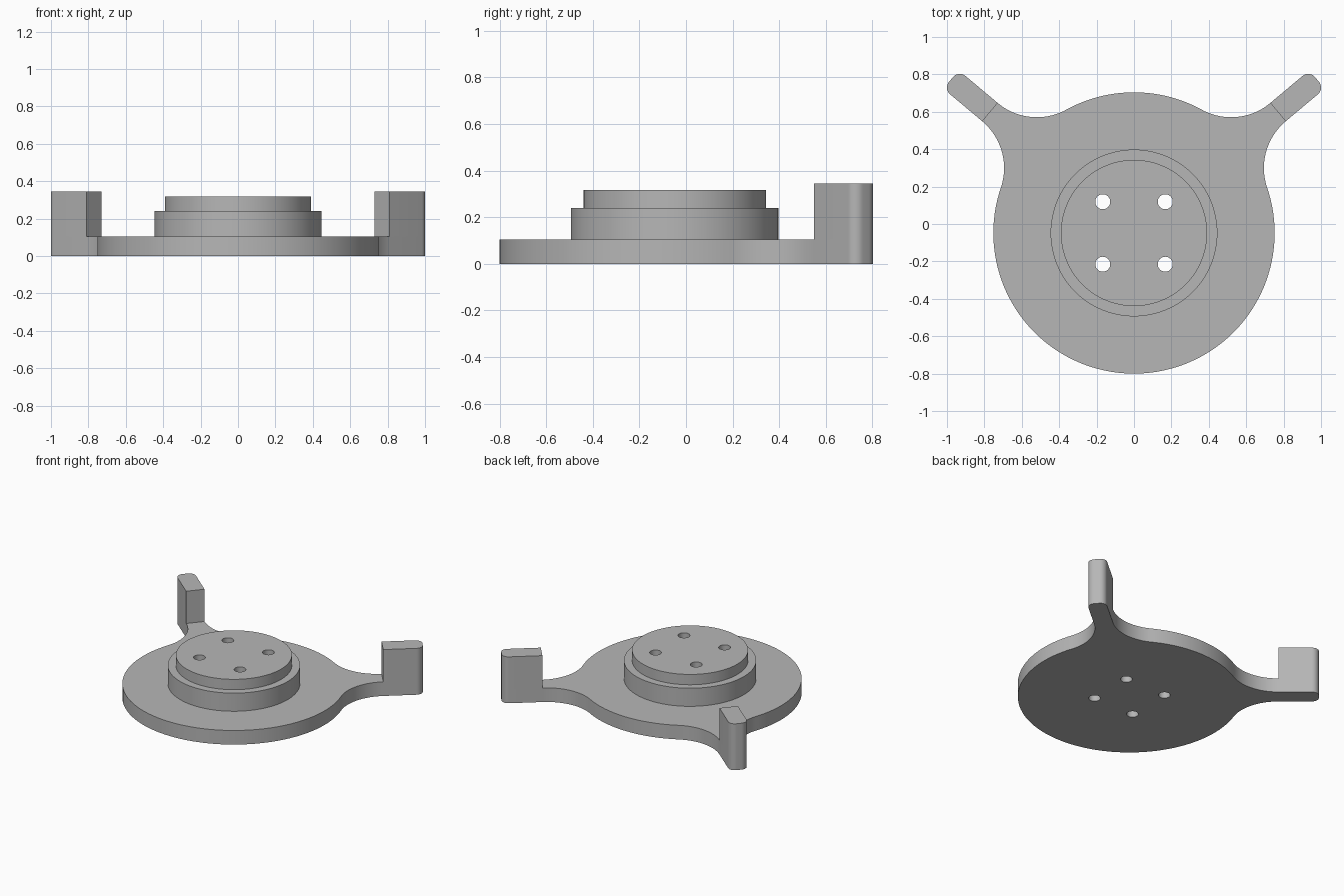
import bpy, bmesh
from math import cos, sin, radians, degrees, atan2

CY = -0.048                      # centre of the disc in y
R = 0.752                        # disc radius
ARM = radians(40)                # direction of the left arm
HALF, START, TIP, ROUND = 0.064, 1.005, 1.23, 0.047
FILLET = (START**2 + HALF**2 - R**2) / (2 * (R - HALF))
PLATE_TOP, POST_TOP = 0.105, 0.345

if "Cube" in bpy.data.objects:
    bpy.data.objects.remove(bpy.data.objects["Cube"])

grey = bpy.data.materials.new("plain grey")
grey.use_nodes = True
grey.diffuse_color = (0.47, 0.47, 0.47, 1)
grey.node_tree.nodes["Principled BSDF"].inputs["Base Color"].default_value = grey.diffuse_color


def arc(cx, cy, r, a0, a1, n):
    angles = [radians(a0 + (a1 - a0) * i / n) for i in range(n + 1)]
    return [(cx + r * cos(a), cy + r * sin(a)) for a in angles]


def arm_to_world(points):
    return [(a * cos(ARM) - b * sin(ARM), a * sin(ARM) + b * cos(ARM) + CY) for a, b in points]


def mirrored(points):
    return [(-x, y) for x, y in reversed(points)]


def add_prism(bm, outline, z0, z1):
    face = bm.faces.new([bm.verts.new((x, y, z0)) for x, y in outline])
    top = bmesh.ops.extrude_face_region(bm, geom=[face])["geom"]
    verts = [v for v in top if isinstance(v, bmesh.types.BMVert)]
    bmesh.ops.translate(bm, verts=verts, vec=(0, 0, z1 - z0))


def finish(name, bm):
    bmesh.ops.remove_doubles(bm, verts=bm.verts, dist=1e-5)
    bmesh.ops.recalc_face_normals(bm, faces=bm.faces)
    mesh = bpy.data.meshes.new(name)
    bm.to_mesh(mesh)
    bm.free()
    mesh.materials.append(grey)
    obj = bpy.data.objects.new(name, mesh)
    bpy.context.collection.objects.link(obj)
    return obj


def prism(name, outline, z0, z1):
    bm = bmesh.new()
    add_prism(bm, outline, z0, z1)
    return finish(name, bm)


# Arm outline: rounded tip, with fillets blending into the disc
tip = (arc(TIP, ROUND - HALF, ROUND, -90, 0, 10)
       + arc(TIP, HALF - ROUND, ROUND, 0, 90, 10))
off = HALF + FILLET
blend = degrees(atan2(off, START))
arm = (arc(START, -off, FILLET, 180 - blend, 90, 24) + tip
       + arc(START, off, FILLET, 270, 180 + blend, 24))
arm_deg = degrees(ARM)
half = (arc(0, CY, R, -90, arm_deg - blend, 50)[:-1] + arm_to_world(arm)
        + arc(0, CY, R, arm_deg + blend, 90, 16)[1:])

# Base plate with both arms
plate = prism("base_plate", half + mirrored(half)[1:-1], 0, PLATE_TOP)

# Upright posts on the arm ends
post = arm_to_world([(START, -HALF)] + tip + [(START, HALF)])
posts = [prism("left_post", post, PLATE_TOP, POST_TOP),
         prism("right_post", mirrored(post), PLATE_TOP, POST_TOP)]

# Stepped hub turned from a profile
bm = bmesh.new()
profile = [(0, PLATE_TOP), (0.446, PLATE_TOP), (0.446, 0.24),
           (0.391, 0.24), (0.391, 0.317), (0, 0.317)]
verts = [bm.verts.new((x, CY, z)) for x, z in profile]
edges = [bm.edges.new(pair) for pair in zip(verts, verts[1:])]
bmesh.ops.spin(bm, geom=verts + edges, cent=(0, CY, 0), axis=(0, 0, 1),
               angle=radians(360), steps=96)
hub = finish("stepped_hub", bm)

# Four through holes
bm = bmesh.new()
for sx in (-1, 1):
    for sy in (-1, 1):
        add_prism(bm, arc(sx * 0.167, CY + sy * 0.167, 0.04, 0, 360, 32)[:-1], -0.1, 0.5)
cutter = finish("hole_cutter", bm)
cutter.hide_render = True
for obj in (plate, hub):
    mod = obj.modifiers.new("holes", "BOOLEAN")
    mod.operation, mod.solver, mod.object = "DIFFERENCE", "EXACT", cutter
    bpy.context.view_layer.objects.active = obj
    bpy.ops.object.modifier_apply(modifier=mod.name)
bpy.data.objects.remove(cutter)

# Smooth curved walls, keep sharp rims
bpy.ops.object.select_all(action="DESELECT")
for obj in [plate, hub] + posts:
    obj.select_set(True)
bpy.context.view_layer.objects.active = plate
bpy.ops.object.shade_smooth_by_angle(angle=radians(30))
